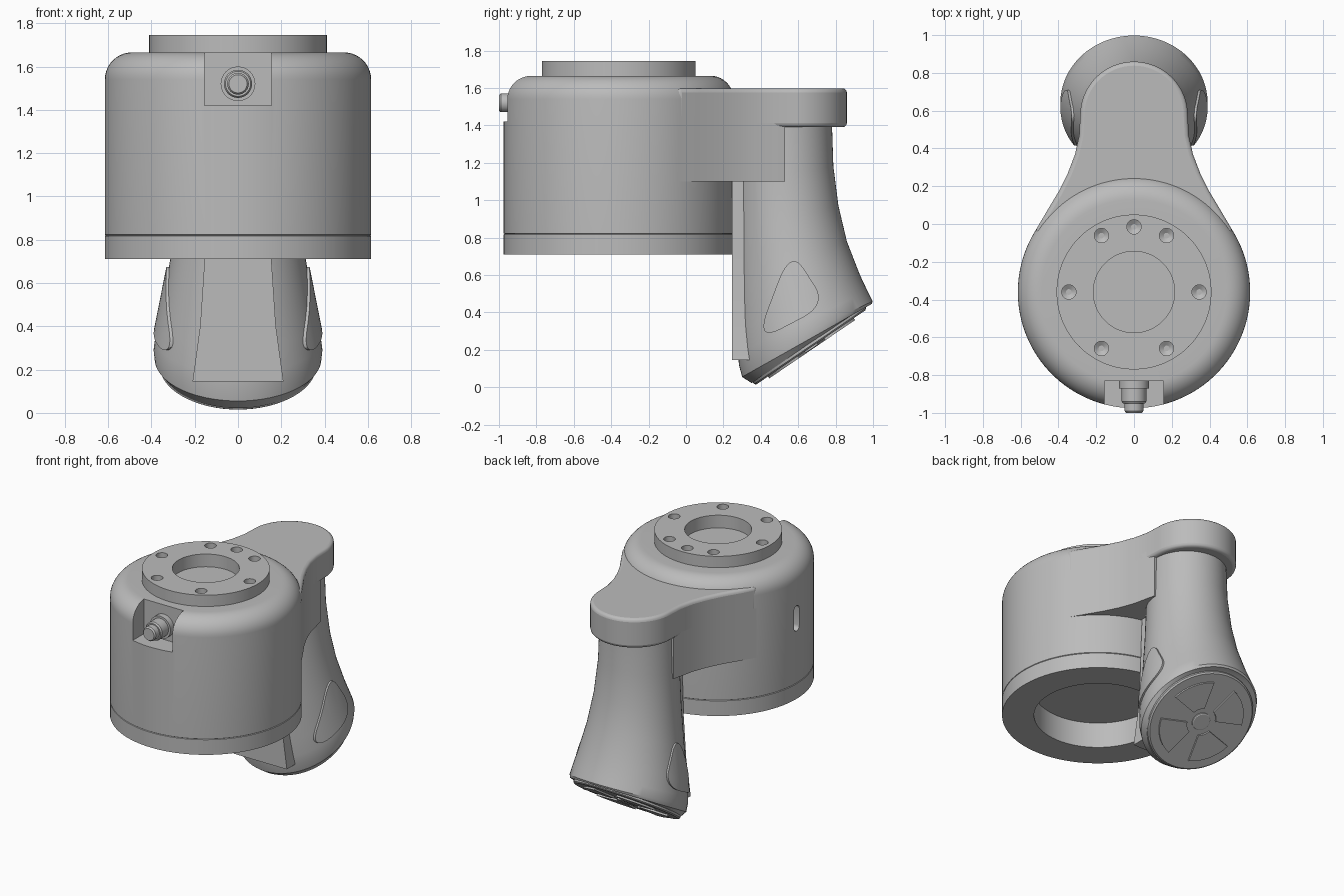
import bpy, bmesh
from math import cos, sin, pi, radians
from mathutils import Matrix, Vector

if "Cube" in bpy.data.objects:
    bpy.data.objects.remove(bpy.data.objects["Cube"])

grey = bpy.data.materials.new("plain grey")
grey.use_nodes = True
COLOUR = (0.5, 0.5, 0.5, 1)
grey.diffuse_color = COLOUR
grey.node_tree.nodes["Principled BSDF"].inputs["Base Color"].default_value = COLOUR


def frame(x, y, z, origin=(0, 0, 0)):
    """Matrix from three axis directions and an origin."""
    m = Matrix((x, y, z)).transposed().to_4x4()
    m.translation = origin
    return m


def select(ob):
    bpy.ops.object.select_all(action="DESELECT")
    ob.select_set(True)
    bpy.context.view_layer.objects.active = ob


def smooth(ob, angle=30):
    select(ob)
    bpy.ops.object.shade_smooth_by_angle(angle=radians(angle))


def finish(name, bm, matrix=Matrix()):
    bmesh.ops.remove_doubles(bm, verts=bm.verts, dist=1e-5)
    bmesh.ops.recalc_face_normals(bm, faces=bm.faces)
    bm.transform(matrix)
    me = bpy.data.meshes.new(name)
    bm.to_mesh(me)
    bm.free()
    me.materials.append(grey)
    ob = bpy.data.objects.new(name, me)
    bpy.context.collection.objects.link(ob)
    smooth(ob)
    return ob


def skin(name, rings, matrix=Matrix()):
    """Join equal rings of points into a capped solid."""
    bm = bmesh.new()
    vs = [[bm.verts.new(p) for p in ring] for ring in rings]
    n = len(vs[0])
    for a, b in zip(vs, vs[1:]):
        for i in range(n):
            j = (i + 1) % n
            bm.faces.new((a[i], a[j], b[j], b[i]))
    bm.faces.new(vs[0][::-1])
    bm.faces.new(vs[-1])
    return finish(name, bm, matrix)


def prism(name, outline, lo, hi, matrix=Matrix()):
    return skin(name, [[(x, y, z) for x, y in outline] for z in (lo, hi)], matrix)


def lathe(name, profile, matrix=Matrix(), n=96):
    return skin(name, [[(r * cos(2 * pi * i / n), r * sin(2 * pi * i / n), z)
                        for i in range(n)] for r, z in profile], matrix)


def boolean(ob, tool, mode="DIFFERENCE"):
    mod = ob.modifiers.new("cut", "BOOLEAN")
    mod.operation, mod.object, mod.solver = mode, tool, "EXACT"
    select(ob)
    bpy.ops.object.modifier_apply(modifier=mod.name)
    bpy.data.objects.remove(tool)


def rounded(points, amount=0.42, steps=8):
    """Polygon with its corners turned into curves."""
    out, pts = [], [Vector(p) for p in points]
    for i, p in enumerate(pts):
        a = p.lerp(pts[i - 1], amount)
        b = p.lerp(pts[(i + 1) % len(pts)], amount)
        for k in range(steps + 1):
            t = k / steps
            out.append(a.lerp(p, t).lerp(p.lerp(b, t), t))
    return out


# Drum: ring base with hollow underside, rounded shoulder, flange with recess
DRUM_Y, R = -0.36, 0.615
TOP, FILLET = 1.665, 0.125
profile = [(0.001, 0.89), (0.41, 0.89), (0.41, 0.71), (R, 0.71), (R, 0.817),
           (R - 0.004, 0.82), (R, 0.823)]
profile += [(R - FILLET + FILLET * cos(a), TOP - FILLET + FILLET * sin(a))
            for a in [pi / 2 * k / 10 for k in range(11)]]
profile += [(0.41, TOP), (0.41, 1.745), (0.215, 1.745), (0.215, 1.655), (0.001, 1.655)]
drum = lathe("drum_body", profile, Matrix.Translation((0, DRUM_Y, 0)), 128)

# Bolt holes: six on a circle plus one extra at the rear
spots = [(0.345, radians(60 * k)) for k in range(6)] + [(0.345, pi / 2)]
for r, a in spots:
    place = Matrix.Translation((r * cos(a), DRUM_Y + r * sin(a), 0))
    boolean(drum, lathe("hole_cutter", [(0.015, 1.685), (0.038, 1.7), (0.038, 1.8)], place, 24))

# Front socket pocket and side slot
pocket = [(-0.155, -1.2), (0.155, -1.2), (0.155, -0.83), (-0.155, -0.83)]
boolean(drum, prism("pocket_cutter", pocket, 1.42, 1.8))
slot = [(0.03 * cos(a), (0.06 if s > 0 else -0.06) + 0.03 * sin(a))
        for s in (1, -1) for a in [pi * k / 8 + (0 if s > 0 else pi) for k in range(9)]]
boolean(drum, prism("slot_cutter", slot, -0.7, -0.57,
                    frame((0, 1, 0), (0, 0, 1), (1, 0, 0), (0, DRUM_Y, 1.28))))
smooth(drum)

# Cable connector in the pocket
forward = frame((1, 0, 0), (0, 0, 1), (0, -1, 0), (0, 0, 1.52))
lathe("connector_collar", [(0.08, 0.82), (0.08, 0.87)], forward, 32)
lathe("connector_plug", [(0.065, 0.85), (0.065, 0.94), (0.058, 0.95), (0.05, 0.95),
                         (0.05, 0.99), (0.042, 1.0)], forward, 32)

# Arm: flared neck running into a round end
END_Y, END_R = 0.575, 0.285
flare = [(0.3, -0.3), (0.525, -0.04), (0.46, 0.07), (0.4, 0.17), (0.35, 0.27),
         (0.312, 0.37), (0.29, 0.47)]
mirrored = [(-x, y) for x, y in flare[::-1]]
tip = [(END_R * cos(pi * k / 32), END_Y + END_R * sin(pi * k / 32)) for k in range(33)]
arm = prism("arm_top", flare + tip + mirrored, 1.39, 1.598)
bevel = arm.modifiers.new("soft edge", "BEVEL")
bevel.width, bevel.segments, bevel.limit_method = 0.022, 3, "ANGLE"
bevel.angle_limit = radians(50)
prism("arm_neck", flare + [(0.275, 0.53), (-0.275, 0.53)] + mirrored, 1.1, 1.45)

# Handle: front point, back point (y, z) and half width of each tilted section
SECTIONS = [
    ((0.265, 1.42), (0.78, 1.42), 0.255), ((0.267, 1.1), (0.788, 1.18), 0.263),
    ((0.268, 0.82), (0.815, 0.97), 0.285), ((0.27, 0.55), (0.86, 0.78), 0.32),
    ((0.272, 0.3), (0.93, 0.6), 0.362), ((0.278, 0.18), (0.97, 0.515), 0.382),
    ((0.283, 0.12), (0.998, 0.46), 0.39), ((0.3, 0.055), (0.993, 0.445), 0.385),
    ((0.351, 0.022), (0.963, 0.438), 0.36)]


def handle(name, swell=0.0, n=64):
    rings = []
    for f, b, w in SECTIONS:
        f, b = Vector((0, *f)), Vector((0, *b))
        mid, half = (f + b) / 2, (b - f) / 2
        half += half.normalized() * swell
        rings.append([mid + half * cos(2 * pi * i / n)
                      + Vector(((w + swell) * sin(2 * pi * i / n), 0, 0)) for i in range(n)])
    return skin(name, rings)


handle("handle_body")

# Flat pad along the front of the handle
edge = [(0.14, 1.12), (0.155, 0.7), (0.175, 0.4), (0.21, 0.145)]
prism("handle_front_pad", edge + [(-x, z) for x, z in edge[::-1]], -0.42, -0.247,
      frame((1, 0, 0), (0, 0, 1), (0, -1, 0)))

# Raised side grips that follow the handle surface
triangle = rounded([(0.56, 0.74), (0.755, 0.44), (0.37, 0.24)], 0.35)
for side, lo in (("left", 0.2), ("right", -0.5)):
    grip = handle(side + "_grip", 0.012)
    boolean(grip, prism("grip_cutter", triangle, lo, lo + 0.3,
                        frame((0, 1, 0), (0, 0, 1), (1, 0, 0))), "INTERSECT")
    smooth(grip)

# Slanted end plate with hub and four fan-shaped pads
slant = frame((-1, 0, 0), (0, 0.827, 0.562), (0, 0.562, -0.827), (0, 0.668, 0.213))
lathe("end_plate", [(0.362, -0.04), (0.362, -0.008), (0.352, 0)], slant, 64)
lathe("end_hub", [(0.062, -0.02), (0.062, 0.008), (0.056, 0.012)], slant, 32)
for q in range(4):
    mid = radians(45 + 90 * q)
    arc = [radians(-28 + 7 * k) for k in range(9)]
    fan = [(0.29 * cos(mid + a), 0.29 * sin(mid + a)) for a in arc]
    fan += [(0.1 * cos(mid - a * 0.8), 0.1 * sin(mid - a * 0.8)) for a in arc]
    prism("end_pad_%d" % (q + 1), fan, -0.02, 0.012, slant)
